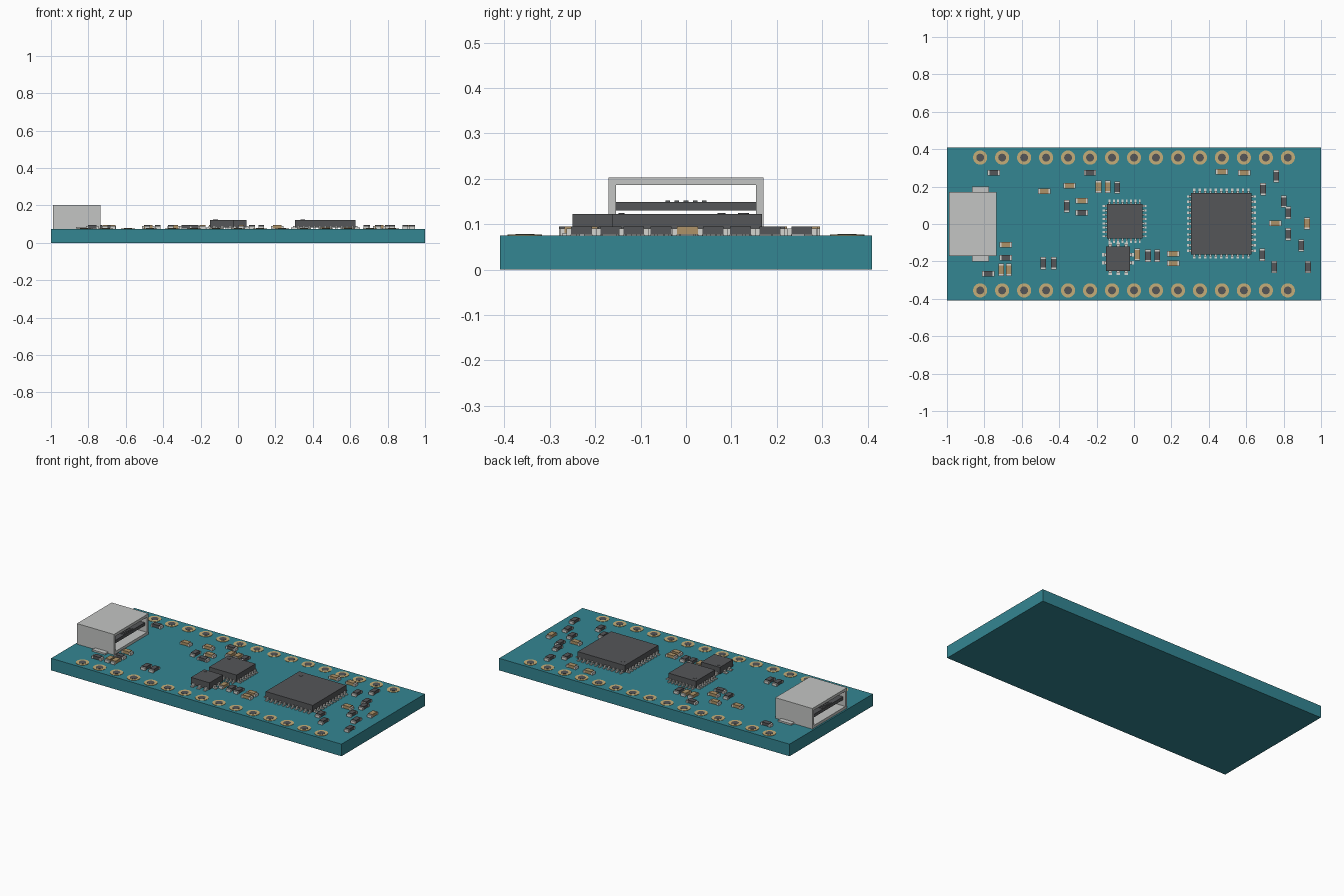
import bpy
import bmesh
from mathutils import Matrix, Vector

cube = bpy.data.objects.get("Cube")
if cube:
    bpy.data.objects.remove(cube, do_unlink=True)


def material(name, *rgb):
    mat = bpy.data.materials.new(name)
    mat.use_nodes = True
    mat.diffuse_color = (*rgb, 1)
    mat.node_tree.nodes["Principled BSDF"].inputs["Base Color"].default_value = (*rgb, 1)
    return mat


TEAL = material("board teal", 0.034, 0.24, 0.29)
DARK = material("chip grey", 0.09, 0.093, 0.098)
SHELL = material("shell grey", 0.55, 0.56, 0.55)
SILVER = material("solder silver", 0.66, 0.66, 0.63)
TAN = material("ceramic tan", 0.42, 0.29, 0.14)
GOLD = material("pad gold", 0.56, 0.42, 0.19)
TOP = 0.075  # upper surface of the board


class Part:
    """Collects boxes and discs into one coloured mesh object."""

    def __init__(self, name, *mats):
        self.name, self.mats, self.bm = name, mats, bmesh.new()

    def paint(self, verts, mat):
        for face in {f for v in verts for f in v.link_faces}:
            face.material_index = self.mats.index(mat)

    def box(self, mat, x, y, z):
        """Box from (low, high) pairs on each axis."""
        low, high = map(Vector, zip(x, y, z))
        place = Matrix.Translation((low + high) / 2) @ Matrix.Diagonal((*(high - low), 1))
        self.paint(bmesh.ops.create_cube(self.bm, size=1, matrix=place)["verts"], mat)

    def disc(self, mat, x, y, z, radius, height, sides=24):
        place = Matrix.Translation((x, y, z + height / 2))
        made = bmesh.ops.create_cone(self.bm, cap_ends=True, segments=sides, radius1=radius,
                                     radius2=radius, depth=height, matrix=place)
        self.paint(made["verts"], mat)

    def finish(self, location=(0, 0, 0), turn=0):
        mesh = bpy.data.meshes.new(self.name)
        self.bm.to_mesh(mesh)
        self.bm.free()
        for mat in self.mats:
            mesh.materials.append(mat)
        obj = bpy.data.objects.new(self.name, mesh)
        obj.location = location
        obj.rotation_euler.z = turn
        bpy.context.collection.objects.link(obj)
        return obj


# Circuit board
board = Part("circuit_board", TEAL)
board.box(TEAL, (-1, 1), (-0.41, 0.41), (0, TOP))
board.finish()

# Two rows of ringed contact pads
pads = Part("contact_pads", GOLD, DARK)
for i in range(15):
    for side in (-1, 1):
        x, y = (i - 7) * 0.1175, side * 0.355
        pads.disc(GOLD, x, y, TOP, 0.038, 0.002)
        pads.disc(DARK, x, y, TOP, 0.021, 0.003)
pads.finish()

# Socket shell: a rectangular tube open at both ends, with solder tabs
shell = Part("socket_shell", SHELL)
length, half, wall, roof = (-0.99, -0.735), 0.171, 0.017, 0.203
shell.box(SHELL, length, (-half, half), (roof - wall, roof))
shell.box(SHELL, length, (-half, half), (TOP, TOP + wall))
for s in (-1, 1):
    shell.box(SHELL, length, sorted((s * half, s * (half - wall))), (TOP + wall, roof - wall))
    shell.box(SHELL, (-0.865, -0.775), sorted((s * half, s * 0.2)), (TOP, TOP + 0.01))
shell.finish()

# Socket tongue with five contact strips
tongue = Part("socket_tongue", DARK)
tongue.box(DARK, (-0.975, -0.75), (-0.154, 0.154), (0.13, 0.149))
for i in range(-2, 3):
    y = i * 0.02
    tongue.box(DARK, (-0.97, -0.755), (y - 0.005, y + 0.005), (0.149, 0.152))
tongue.finish()


def chip(name, x, y, width, depth, pins_x, pins_y, pitch, reach, dot):
    """Chip body with legs on all four sides and a corner mark."""
    part = Part(name, DARK, SILVER)
    w, d, leg = width / 2, depth / 2, pitch * 0.22
    part.box(DARK, (-w, w), (-d, d), (TOP + 0.006, 0.123))
    part.disc(DARK, dot - w, d - dot, 0.123, dot * 0.3, 0.002, 16)
    foot, shoulder = (TOP, TOP + 0.006), (TOP, TOP + 0.016)
    for s in (-1, 1):
        inner = lambda edge: sorted((s * (edge - 0.01), s * (edge + reach * 0.45)))
        outer = lambda edge: sorted((s * (edge + reach * 0.45), s * (edge + reach)))
        for count, along_x in ((pins_x, True), (pins_y, False)):
            for i in range(count):
                c = (i - (count - 1) / 2) * pitch
                span = (c - leg, c + leg)
                for stretch, z in ((inner, shoulder), (outer, foot)):
                    if along_x:
                        part.box(SILVER, span, stretch(d), z)
                    else:
                        part.box(SILVER, stretch(w), span, z)
    part.finish((x, y, 0))


chip("main_chip", 0.467, 0.002, 0.324, 0.33, 11, 11, 0.029, 0.022, 0.04)
chip("middle_chip", -0.05, 0.015, 0.19, 0.186, 8, 8, 0.023, 0.023, 0.03)
chip("small_chip", -0.085, -0.185, 0.128, 0.13, 3, 2, 0.043, 0.022, 0.022)


def small_component(name, mat, x, y, upright):
    """Block with a solder cap at each end."""
    part = Part(name, mat, SILVER)
    part.box(mat, (-0.023, 0.023), (-0.015, 0.015), (TOP + 0.002, 0.095))
    for s in (-1, 1):
        part.box(SILVER, sorted((s * 0.023, s * 0.033)), (-0.015, 0.015), (TOP, 0.091))
    part.finish((x, y, 0), 1.5708 if upright else 0)


# Resistors and capacitors, lying along x or upright along y
resistors_flat = [(-.75, .275), (-.235, .275), (-.28, .06), (-.685, -.18), (-.78, -.265)]
resistors_upright = [
    (-.36, .095), (-.09, .195), (-.485, -.21), (-.43, -.21), (.075, -.17), (.125, -.17),
    (.76, .255), (.69, .185), (.8, .12), (.825, .06), (.825, -.055), (.895, -.115),
    (.685, -.165), (.75, -.23), (.93, -.23)]
capacitors_flat = [
    (-.48, .175), (-.345, .205), (-.28, .125), (-.685, -.11), (.21, -.16), (.21, -.21),
    (.47, .28), (.59, .275), (.755, .003)]
capacitors_upright = [(-.19, .2), (-.14, .2), (-.71, -.245), (-.67, -.245), (.017, -.163),
                      (.925, .003)]

for name, mat, upright, spots in (
        ("resistor", DARK, False, resistors_flat),
        ("resistor", DARK, True, resistors_upright),
        ("capacitor", TAN, False, capacitors_flat),
        ("capacitor", TAN, True, capacitors_upright)):
    for x, y in spots:
        small_component(name, mat, x, y, upright)
